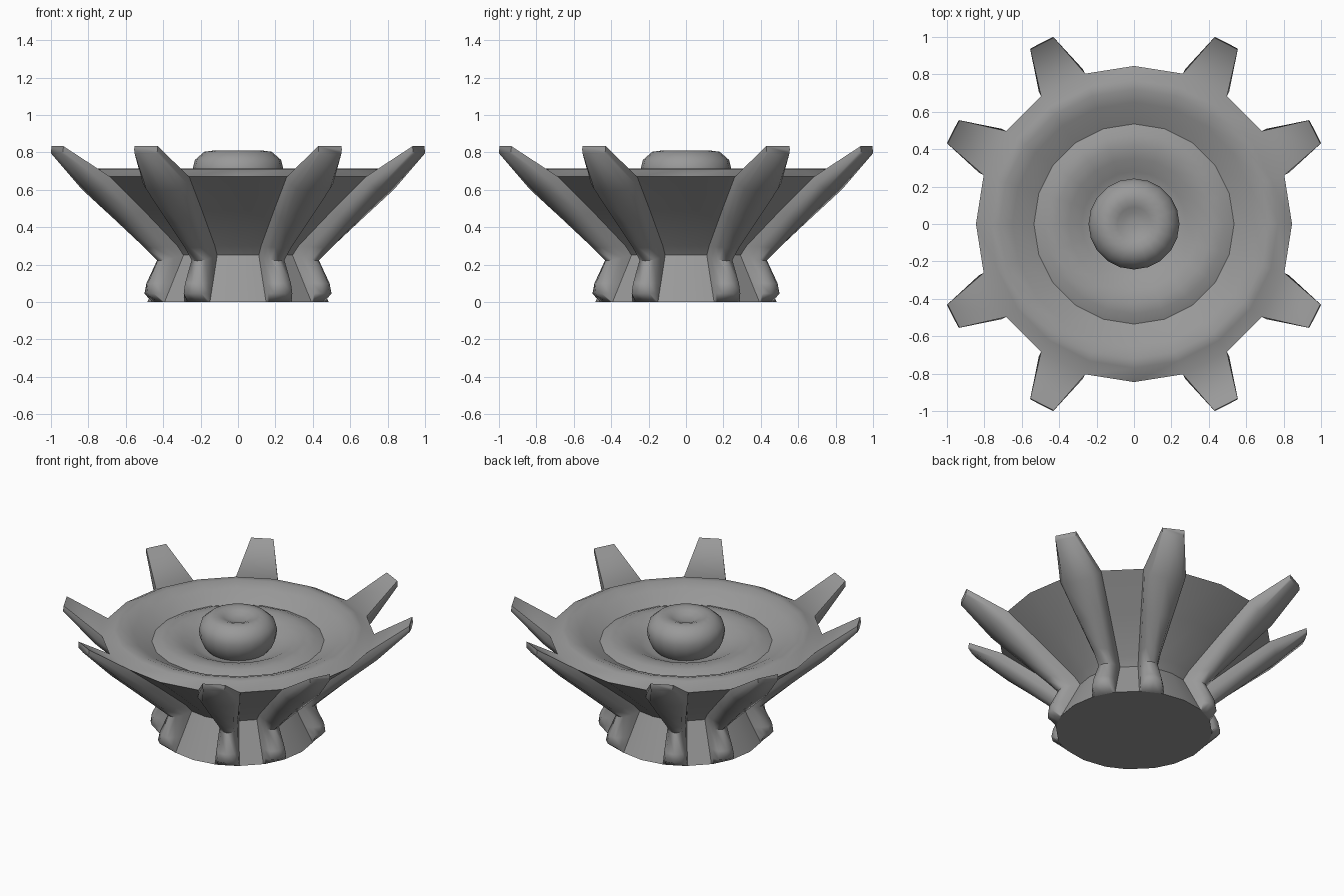
import bpy, bmesh
from math import sin, cos, radians
from mathutils import Vector

if "Cube" in bpy.data.objects:
    bpy.data.objects.remove(bpy.data.objects["Cube"])

SIDES = 20
STEP = 360 / SIDES
GREY = bpy.data.materials.new("dark_grey")
GREY.diffuse_color = (.32, .32, .32, 1)
GREY.use_nodes = True
GREY.node_tree.nodes["Principled BSDF"].inputs["Base Color"].default_value = GREY.diffuse_color


def polar(r, deg, z):
    return Vector((r * cos(radians(deg)), r * sin(radians(deg)), z))


def finish(name, bm, angle):
    bmesh.ops.remove_doubles(bm, verts=bm.verts, dist=1e-4)
    bmesh.ops.recalc_face_normals(bm, faces=bm.faces)
    me = bpy.data.meshes.new(name)
    bm.to_mesh(me)
    bm.free()
    me.materials.append(GREY)
    ob = bpy.data.objects.new(name, me)
    bpy.context.collection.objects.link(ob)
    bpy.ops.object.select_all(action='DESELECT')
    ob.select_set(True)
    bpy.context.view_layer.objects.active = ob
    bpy.ops.object.shade_smooth_by_angle(angle=radians(angle))


def face(bm, *pts):
    bm.faces.new([bm.verts.new(p) for p in pts])


def lathe(bm, profile, skip=()):
    """Revolve (r, z) points; sectors in skip are left open."""
    for i in range(SIDES):
        a, b = i * STEP, (i + 1) * STEP
        if i in skip:
            continue
        for (r, z), (s, w) in zip(profile, profile[1:]):
            face(bm, polar(r, a, z), polar(r, b, z), polar(s, b, w), polar(s, a, w))


def cap(bm, r, z):
    face(bm, *[polar(r, i * STEP, z) for i in range(SIDES)])


# Outer wall (r, z) and the rib ridge (r, z) in front of each level
WALL = [(.485, 0), (.46, .05), (.435, .10), (.36, .25), (.40, .30), (.62, .487), (.845, .67)]
RIDGE = [(.482, 0), (.548, .045), (.54, .10), (.482, .22), (.56, .29), (.71, .425), (.895, .59)]
TIP_IN, TIP_OUT, TIP_HALF = (1.083, .833), (1.088, .787), .07
# Rim sloping into the channel, then low roll and floor
TOP = [(.845, .67), (.77, .711), (.72, .715), (.65, .69), (.535, .632),
       (.48, .655), (.42, .66), (.35, .643), (.28, .61), (.22, .585), (.10, .58)]
SECTION = [(1, 0), (1, .45), (.75, .85), (0, 1), (-.75, .85), (-1, .45), (-1, 0)]


def rib(bm, mid):
    """Rounded rib growing out of one wall sector, tapering to a square tip."""
    out, side = polar(1, mid, 0), polar(1, mid + 90, 0)
    up = Vector((0, 0, 1))
    half = radians(STEP / 2)
    levels = [(r * cos(half), z, ro, zo, r * sin(half))
              for (r, z), (ro, zo) in zip(WALL, RIDGE)]
    levels.append((*TIP_IN, *TIP_OUT, TIP_HALF))
    rows = []
    for ri, zi, ro, zo, w in levels:
        a, b = out * ri + up * zi, out * ro + up * zo
        tip = ri == TIP_IN[0]
        rows.append([a.lerp(b, t) + side * w * (s if not tip or abs(s) != .75 else s * 1.27)
                     for s, t in SECTION])
    n = len(SECTION) - 1
    for p, q in zip(rows, rows[1:]):
        for k in range(n):
            face(bm, p[k], p[k + 1], q[k + 1], q[k])
    face(bm, *rows[0])
    face(bm, *rows[-1])
    face(bm, rows[-2][0], rows[-2][n], rows[-1][n], rows[-1][0])


# Pedestal, flared bowl, eight ribs and sloping rim as one body
bm = bmesh.new()
rib_sectors = [5 * q + k for q in range(4) for k in (1, 3)]
lathe(bm, WALL, rib_sectors)
lathe(bm, TOP[:5])
cap(bm, .485, 0)
for s in rib_sectors:
    rib(bm, (s + .5) * STEP)
finish("ribbed_bowl", bm, 63)

# Inner dish with low roll
bm = bmesh.new()
lathe(bm, TOP[4:])
cap(bm, *TOP[-1])
finish("inner_dish", bm, 60)

# Rounded centre knob with a dimple
KNOB = [(.19, .58), (.215, .61), (.237, .66), (.243, .71), (.23, .76), (.18, .803),
        (.13, .81), (.09, .797), (.06, .783), (.02, .778)]
bm = bmesh.new()
lathe(bm, KNOB)
cap(bm, *KNOB[-1])
finish("centre_knob", bm, 60)
